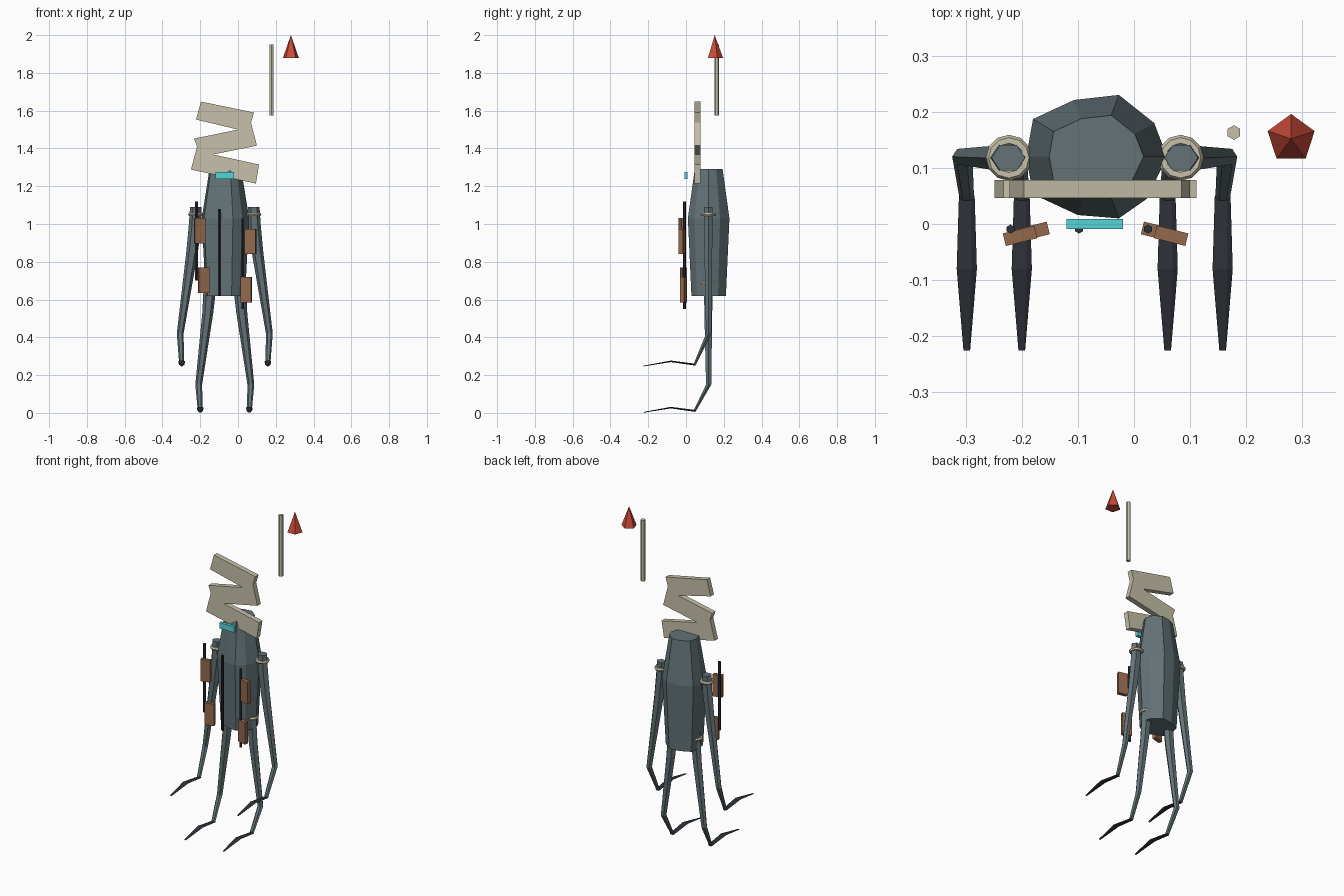
import bpy, bmesh, math
from mathutils import Vector

cube = bpy.data.objects.get("Cube")
if cube:
    bpy.data.objects.remove(cube, do_unlink=True)


def material(name, rgb):
    m = bpy.data.materials.new(name)
    m.use_nodes = True
    m.diffuse_color = (*rgb, 1)
    m.node_tree.nodes["Principled BSDF"].inputs["Base Color"].default_value = (*rgb, 1)
    return m


SLATE = material("slate", (0.125, 0.17, 0.185))
CHARCOAL = material("charcoal", (0.025, 0.029, 0.037))
CREAM = material("cream", (0.57, 0.53, 0.40))
BROWN = material("brown", (0.29, 0.14, 0.075))
CYAN = material("cyan", (0.09, 0.66, 0.68))
RED = material("red", (0.58, 0.07, 0.04))

MID_X, MID_Y = -0.068, 0.12


def loft(name, rings, mat):
    """Skin a list of equal-length point rings and cap both ends."""
    bm = bmesh.new()
    loops = [[bm.verts.new(p) for p in ring] for ring in rings]
    n = len(loops[0])
    for a, b in zip(loops, loops[1:]):
        for i in range(n):
            j = (i + 1) % n
            bm.faces.new((a[i], a[j], b[j], b[i]))
    bm.faces.new(loops[0])
    bm.faces.new(loops[-1])
    bmesh.ops.recalc_face_normals(bm, faces=bm.faces)
    mesh = bpy.data.meshes.new(name)
    bm.to_mesh(mesh)
    bm.free()
    mesh.materials.append(mat)
    obj = bpy.data.objects.new(name, mesh)
    bpy.context.collection.objects.link(obj)
    return obj


def finish(name, mat):
    obj = bpy.context.object
    obj.name = name
    obj.data.materials.append(mat)
    return obj


def box(name, centre, size, mat, turn=0):
    bpy.ops.mesh.primitive_cube_add(size=1, location=centre, rotation=(0, 0, math.radians(turn)))
    bpy.context.object.scale = size
    return finish(name, mat)


def rod(name, x, y, low, high, radius, mat):
    bpy.ops.mesh.primitive_cylinder_add(vertices=6, radius=radius, depth=high - low,
                                        location=(x, y, (low + high) / 2))
    return finish(name, mat)


def oval(x, y, z, rx, ry, sides=6):
    return [Vector((x + rx * math.cos(math.tau * i / sides),
                    y + ry * math.sin(math.tau * i / sides), z)) for i in range(sides)]


# Faceted body, an uneven ten-sided outline scaled at three heights
outline = [(0.127, 0), (0.104, 0.06), (0.041, 0.11), (-0.039, 0.101), (-0.112, 0.067),
           (-0.124, 0), (-0.112, -0.067), (-0.032, -0.104), (0.041, -0.11), (0.091, -0.075)]
loft("body", [[(MID_X + s * x, MID_Y + s * y, z) for x, y in outline]
              for z, s in ((0.62, 0.83), (1.03, 1), (1.29, 0.67))], SLATE)


# Legs, cuffs and thin pointed feet
def leg(label, side, path, cuff_offset, cuff_z):
    rings = [oval(-0.07 + side * dx, y, z, rx, ry) for dx, y, z, rx, ry in path]
    loft(label + "_leg", rings, SLATE)
    bpy.ops.mesh.primitive_torus_add(major_segments=12, minor_segments=6, major_radius=0.031,
                                     minor_radius=0.01,
                                     location=(-0.07 + side * cuff_offset, MID_Y - 0.002, cuff_z))
    finish(label + "_cuff", CREAM)
    dx, y, z = path[-1][:3]
    x = -0.07 + side * dx
    foot = []
    for fy, fz, w, t in ((y + 0.005, z, 0.014, 0.005),
                         (-0.08, z + 0.018, 0.018, 0.004), (-0.225, z - 0.007, 0.006, 0.002)):
        foot.append([(x - w, fy, fz), (x - w / 2, fy, fz + t), (x + w / 2, fy, fz + t),
                     (x + w, fy, fz), (x + w / 2, fy, fz - t), (x - w / 2, fy, fz - t)])
    loft(label + "_foot", foot, CHARCOAL)


outer = [(0.154, 0.118, 1.09, 0.03, 0.026), (0.156, 0.118, 1.0, 0.034, 0.026),
         (0.172, 0.118, 0.86, 0.031, 0.024), (0.236, 0.12, 0.42, 0.018, 0.016),
         (0.228, 0.046, 0.255, 0.013, 0.008)]
inner = [(0.078, 0.118, 0.72, 0.03, 0.026), (0.08, 0.118, 0.65, 0.033, 0.026),
         (0.09, 0.118, 0.53, 0.029, 0.024), (0.138, 0.12, 0.15, 0.018, 0.016),
         (0.13, 0.046, 0.01, 0.013, 0.008)]
for side, word in ((1, "left"), (-1, "right")):
    leg(word + "_outer", side, outer, 0.153, 1.05)
    leg(word + "_inner", side, inner, 0.08, 0.685)

# Dark rods hanging in front
rod("right_front_rod", -0.22, -0.009, 0.70, 1.12, 0.008, CHARCOAL)
rod("middle_front_rod", -0.098, -0.009, 0.62, 1.08, 0.008, CHARCOAL)
rod("left_front_rod", 0.025, -0.009, 0.55, 1.03, 0.008, CHARCOAL)

# Brown pouches
for name, x, y, z, turn in (("right_upper_pouch", -0.203, -0.021, 0.965, 14),
                            ("right_lower_pouch", -0.181, -0.014, 0.702, 14),
                            ("left_upper_pouch", 0.066, -0.021, 0.907, -14),
                            ("left_lower_pouch", 0.043, -0.014, 0.652, -14)):
    box(name, (x, y, z), (0.058, 0.023, 0.134), BROWN, turn)

# Glowing visor
box("visor", (-0.07, 0, 1.257), (0.1, 0.018, 0.036), CYAN)

# Zigzag plate above the body
zigzag = [(-0.196, 1.648), (0.085, 1.59), (0.069, 1.537), (0.1, 1.415), (-0.132, 1.368),
          (0.111, 1.315), (0.095, 1.214), (-0.249, 1.288), (-0.217, 1.41), (-0.233, 1.452),
          (0, 1.5), (-0.222, 1.553)]
loft("zigzag_plate", [[(x, y, z) for x, z in zigzag] for y in (0.046, 0.078)], CREAM)

# Floating rod and red spike
rod("floating_rod", 0.178, 0.163, 1.575, 1.95, 0.013, CREAM)
bpy.ops.mesh.primitive_cone_add(vertices=5, radius1=0.044, radius2=0, depth=0.12,
                                location=(0.28, 0.152, 1.94))
finish("red_spike", RED)
